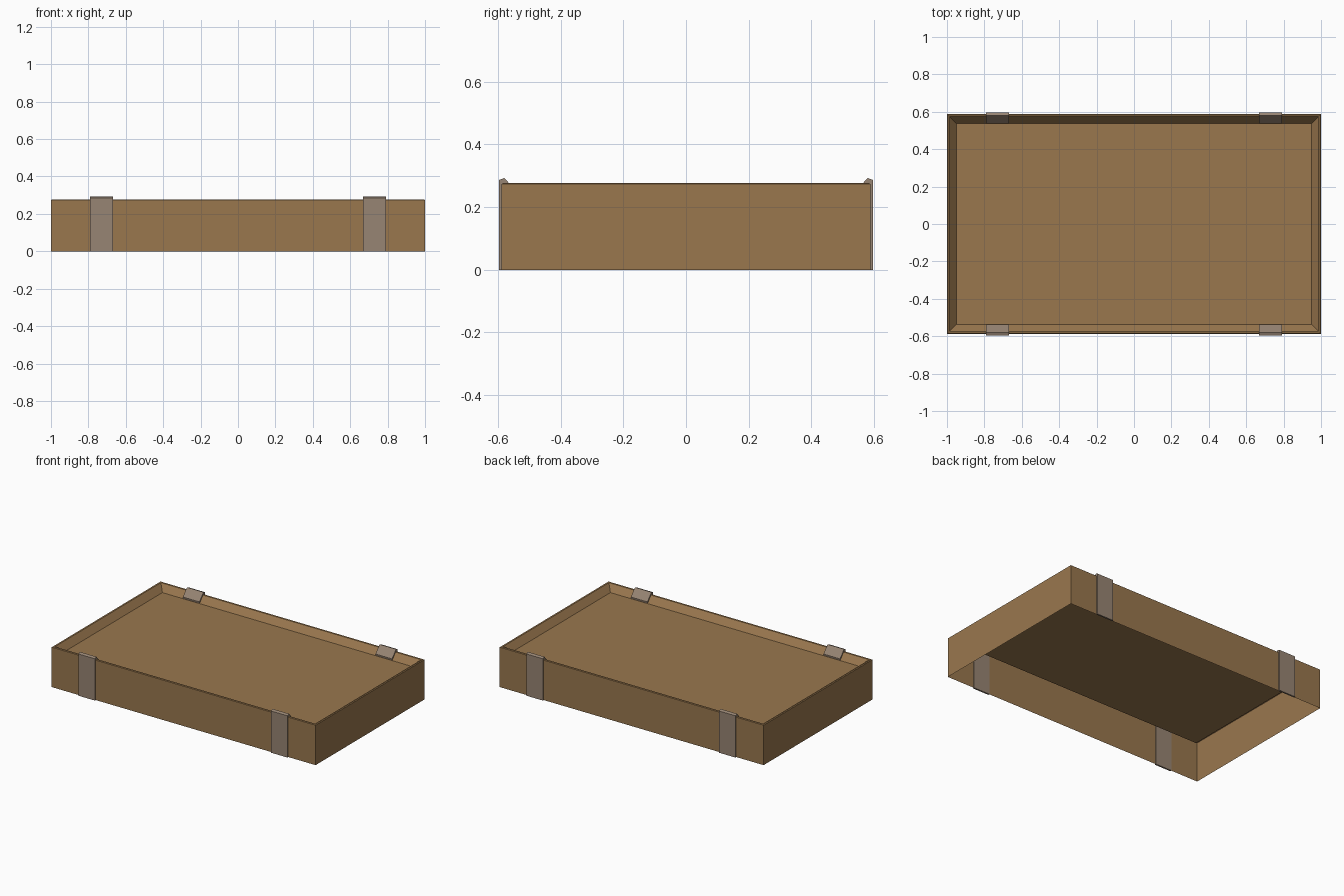
import bpy

if "Cube" in bpy.data.objects:
    bpy.data.objects.remove(bpy.data.objects["Cube"])


def material(name, rgb):
    m = bpy.data.materials.new(name)
    m.diffuse_color = (*rgb, 1)
    m.use_nodes = True
    m.node_tree.nodes["Principled BSDF"].inputs["Base Color"].default_value = m.diffuse_color
    return m


def make_object(name, verts, faces, mat):
    mesh = bpy.data.meshes.new(name)
    mesh.from_pydata(verts, [], faces)
    mesh.materials.append(mat)
    mesh.update()
    obj = bpy.data.objects.new(name, mesh)
    bpy.context.collection.objects.link(obj)
    return obj


wood = material("brown wood", (0.32, 0.185, 0.076))
strap = material("grey brown strap", (0.31, 0.232, 0.172))

# Tray: thin open-bottomed shell of rectangular rings (inset, height), closed by the floor
HX, HY = 1.0, 0.588
rings = [(0, 0), (0, 0.273), (0.005, 0.277), (0.014, 0.275), (0.051, 0.231)]
verts, faces = [], []
for inset, z in rings:
    x, y = HX - inset, HY - inset
    verts += [(-x, -y, z), (x, -y, z), (x, y, z), (-x, y, z)]
for r in range(len(rings) - 1):
    for i in range(4):
        a, b = r * 4 + i, r * 4 + (i + 1) % 4
        faces.append((a, b, b + 4, a + 4))
last = len(rings) * 4
faces.append((last - 4, last - 3, last - 2, last - 1))
make_object("tray", verts, faces, wood)

# Straps: hooked band hugging the wall, profile in (distance from centre, height)
profile = [(0.597, 0), (0.597, 0.286), (0.579, 0.293), (0.536, 0.243),
           (0.537, 0.232), (0.578, 0.272), (0.586, 0.27), (0.586, 0)]


def add_strap(name, cx, side):
    n = len(profile)
    vs = [(cx + dx, side * y, z) for dx in (-0.0625, 0.0625) for y, z in profile]
    fs = [(i, (i + 1) % n, n + (i + 1) % n, n + i) for i in range(n)]
    fs += [tuple(reversed(range(n))), tuple(range(n, 2 * n))]
    # keep normals outward on both sides
    if side > 0:
        fs = [tuple(reversed(f)) for f in fs]
    make_object(name, vs, fs, strap)


for side, sname in ((-1, "front"), (1, "back")):
    for cx, xname in ((-0.73, "left"), (0.73, "right")):
        add_strap(f"{sname}_{xname}_strap", cx, side)

# Make strap normals consistent
import bmesh
for obj in bpy.data.objects:
    if obj.name.endswith("strap"):
        bm = bmesh.new()
        bm.from_mesh(obj.data)
        bmesh.ops.recalc_face_normals(bm, faces=bm.faces)
        bm.to_mesh(obj.data)
        bm.free()
